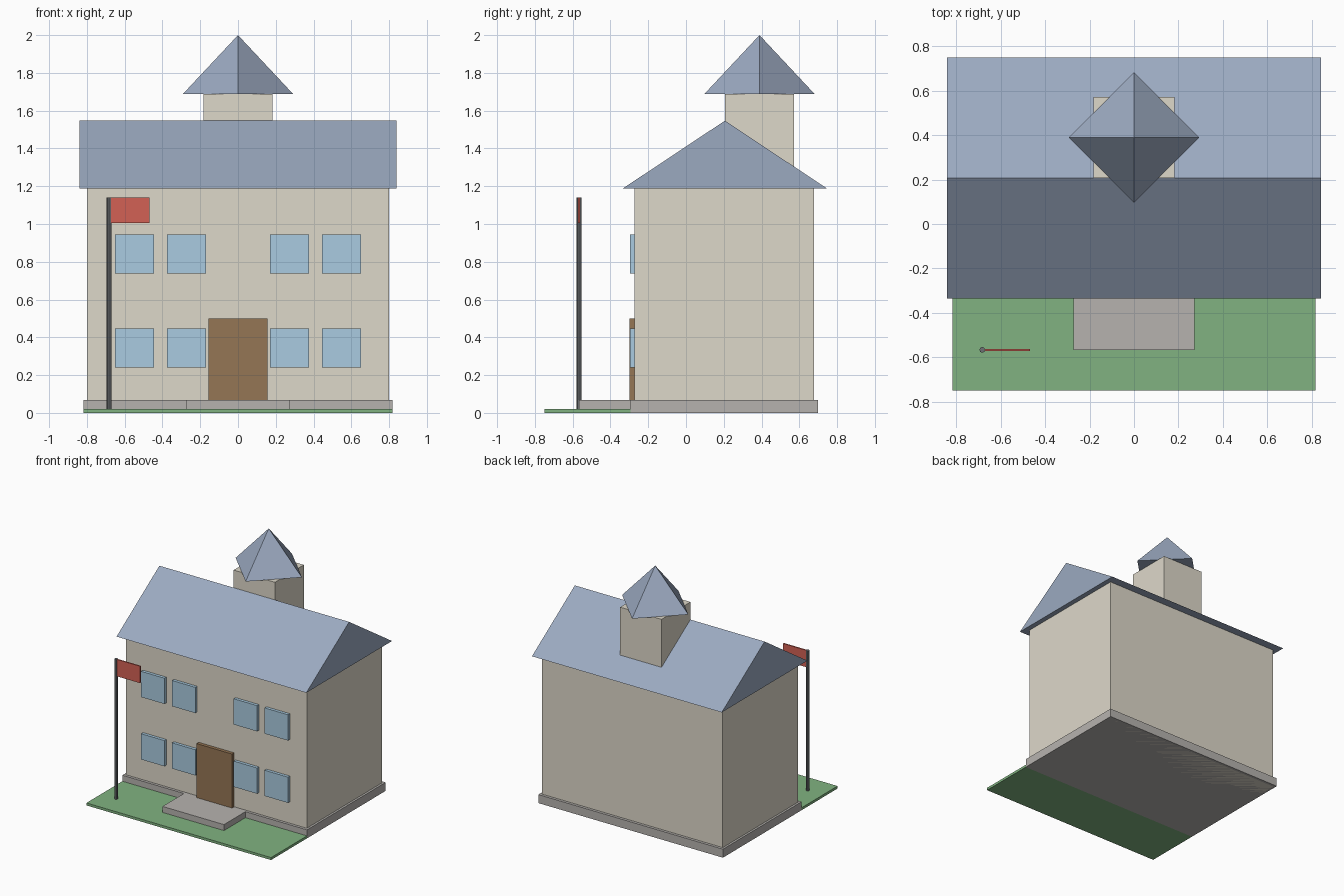
import bpy, bmesh
from mathutils import Matrix

if "Cube" in bpy.data.objects:
    bpy.data.objects.remove(bpy.data.objects["Cube"])


def material(name, rgb):
    m = bpy.data.materials.new(name)
    m.diffuse_color = (*rgb, 1)
    m.use_nodes = True
    m.node_tree.nodes["Principled BSDF"].inputs["Base Color"].default_value = m.diffuse_color
    return m


CREAM = material("cream wall", (0.73, 0.69, 0.59))
STONE = material("stone", (0.47, 0.45, 0.43))
SLATE = material("slate roof", (0.33, 0.40, 0.53))
GLASS = material("window blue", (0.40, 0.60, 0.75))
WOOD = material("door brown", (0.30, 0.18, 0.09))
GRASS = material("grass", (0.22, 0.45, 0.22))
METAL = material("dark metal", (0.15, 0.16, 0.17))
RED = material("flag red", (0.65, 0.12, 0.09))


def finish(name, bm, mat):
    bmesh.ops.recalc_face_normals(bm, faces=bm.faces)
    mesh = bpy.data.meshes.new(name)
    bm.to_mesh(mesh)
    bm.free()
    mesh.materials.append(mat)
    ob = bpy.data.objects.new(name, mesh)
    bpy.context.collection.objects.link(ob)
    return ob


def box(name, x, y, z, mat):
    """Box from (min, max) pairs on each axis."""
    bm = bmesh.new()
    bmesh.ops.create_cube(bm, size=1)
    for v in bm.verts:
        v.co = [lo + (c + 0.5) * (hi - lo) for c, (lo, hi) in zip(v.co, (x, y, z))]
    return finish(name, bm, mat)


def cone(name, x, y, z, r1, r2, sides, mat):
    bm = bmesh.new()
    bmesh.ops.create_cone(bm, cap_ends=True, segments=sides, radius1=r1, radius2=r2,
                          depth=z[1] - z[0],
                          matrix=Matrix.Translation((x, y, sum(z) / 2)))
    bmesh.ops.remove_doubles(bm, verts=bm.verts, dist=1e-5)
    return finish(name, bm, mat)


# Ground level
box("lawn", (-0.817, 0.817), (-0.749, -0.295), (0, 0.02), GRASS)
box("foundation", (-0.817, 0.817), (-0.295, 0.70), (0, 0.068), STONE)
box("front_step", (-0.272, 0.272), (-0.566, -0.295), (0, 0.068), STONE)

# Main body
box("walls", (-0.80, 0.80), (-0.273, 0.678), (0, 1.19), CREAM)

# Gable roof: triangle profile extruded along x
bm = bmesh.new()
profile = [(-0.336, 1.187), (0.748, 1.187), (0.206, 1.547)]
face = bm.faces.new([bm.verts.new((-0.84, y, z)) for y, z in profile])
ext = bmesh.ops.extrude_face_region(bm, geom=[face])
bmesh.ops.translate(bm, vec=(1.68, 0, 0),
                    verts=[g for g in ext["geom"] if isinstance(g, bmesh.types.BMVert)])
finish("roof", bm, SLATE)

# Tower with a pyramid roof turned 45 degrees
box("tower", (-0.183, 0.183), (0.206, 0.571), (1.19, 1.688), CREAM)
cone("tower_roof", 0, 0.389, (1.687, 2.0), 0.293, 0, 4, SLATE)

# Door and windows
box("door", (-0.157, 0.157), (-0.30, -0.26), (0.068, 0.50), WOOD)
for floor, z in (("lower", 0.343), ("upper", 0.842)):
    for i, x in enumerate((-0.547, -0.273, 0.273, 0.547)):
        box(f"window_{floor}_{i + 1}", (x - 0.103, x + 0.103), (-0.297, -0.26),
            (z - 0.103, z + 0.103), GLASS)

# Flagpole and flag
cone("flagpole", -0.682, -0.566, (0.015, 1.14), 0.013, 0.013, 8, METAL)
box("flag", (-0.675, -0.468), (-0.571, -0.561), (1.004, 1.139), RED)
